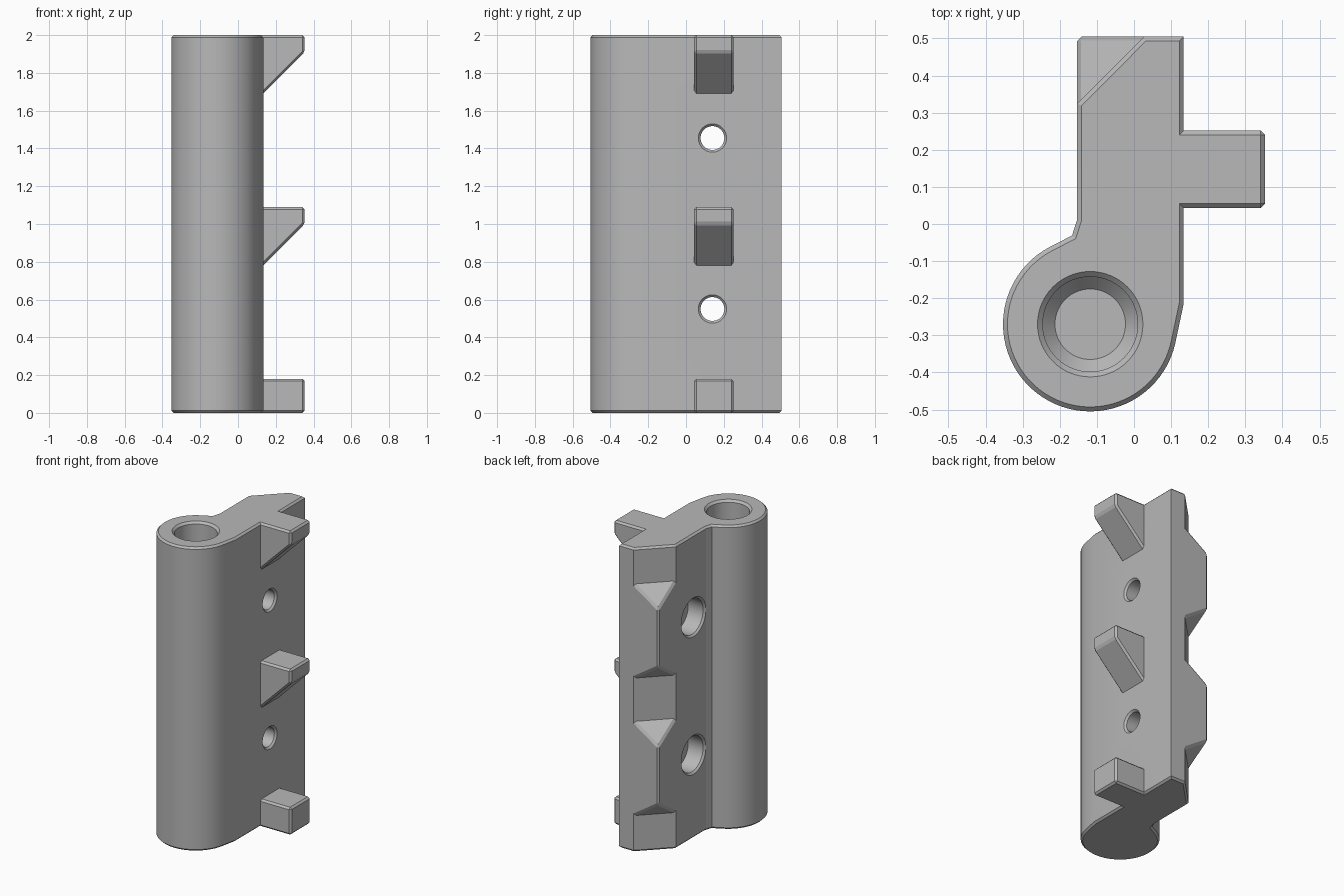
import bpy, bmesh
from math import cos, sin, radians, tau
from mathutils import Matrix, Vector

cube = bpy.data.objects.get("Cube")
if cube:
    bpy.data.objects.remove(cube)

grey = bpy.data.materials.new("plain_grey")
grey.use_nodes = True
grey.diffuse_color = (0.48, 0.48, 0.48, 1)
grey.node_tree.nodes["Principled BSDF"].inputs["Base Color"].default_value = grey.diffuse_color

CHAMFER = 0.012
HEIGHT = 2.0
LEFT, RIGHT, BACK = -0.153, 0.134, 0.505
PIVOT = Vector((-0.118, -0.27))
RADIUS = 0.235
HOLE_Y = 0.14
HOLE_HEIGHTS = (0.55, 1.455)


def finish(bm, name):
    """Turn a bmesh into a named grey object."""
    bmesh.ops.recalc_face_normals(bm, faces=bm.faces)
    mesh = bpy.data.meshes.new(name)
    bm.to_mesh(mesh)
    bm.free()
    mesh.materials.append(grey)
    obj = bpy.data.objects.new(name, mesh)
    bpy.context.collection.objects.link(obj)
    return obj


def chamfer(bm, rule):
    edges = [e for e in bm.edges if rule(e)]
    bmesh.ops.bevel(bm, geom=edges, offset=CHAMFER, segments=1, affect='EDGES')


def prism(points, direction):
    bm = bmesh.new()
    face = bm.faces.new([bm.verts.new(p) for p in points])
    ext = bmesh.ops.extrude_face_region(bm, geom=[face])
    moved = [v for v in ext["geom"] if isinstance(v, bmesh.types.BMVert)]
    bmesh.ops.translate(bm, verts=moved, vec=direction)
    bmesh.ops.recalc_face_normals(bm, faces=bm.faces)
    return bm


def lathe(name, profile, matrix, steps=64):
    """Closed turned solid from (radius, height) pairs."""
    bm = bmesh.new()
    rings = [[bm.verts.new((r * cos(tau * i / steps), r * sin(tau * i / steps), h))
              for i in range(steps)] for r, h in profile]
    for a, b in zip(rings, rings[1:]):
        for i in range(steps):
            j = (i + 1) % steps
            bm.faces.new((a[i], a[j], b[j], b[i]))
    bm.faces.new(rings[0])
    bm.faces.new(rings[-1])
    bm.transform(matrix)
    return finish(bm, name)


def smooth(obj):
    bpy.ops.object.select_all(action='DESELECT')
    obj.select_set(True)
    bpy.context.view_layer.objects.active = obj
    bpy.ops.object.shade_smooth_by_angle(angle=radians(15))


# Body: round barrel flowing into a straight arm with one cut corner
cut_side, cut_back = (LEFT, 0.324), (0.027, BACK)
outline = [(RIGHT, BACK), cut_back, cut_side, (LEFT, 0.012), (-0.167, -0.031)]
arc_steps = 48
for i in range(arc_steps + 1):
    a = radians(118 + (346.7 - 118) * i / arc_steps)
    outline.append(PIVOT + RADIUS * Vector((cos(a), sin(a))))
outline.append((RIGHT, -0.214))
bm = prism([(p[0], p[1], 0) for p in outline], (0, 0, HEIGHT))
chamfer(bm, lambda e: abs(e.verts[0].co.z - e.verts[1].co.z) < 0.001)
body = finish(bm, "hinge_body")

# Cutters: blind pin bore and two counterbored cross holes
bore = [(0.095, 0.1), (0.128, 0.135), (0.128, 1.986), (0.152, 2.01)]
cutters = [lathe("bore_cutter", bore, Matrix.Translation((*PIVOT, 0)))]
screw = [(0.14, LEFT - 0.012), (0.116, LEFT + 0.012), (0.116, -0.033),
         (0.063, -0.033), (0.063, RIGHT - 0.012), (0.087, RIGHT + 0.012)]
for z in HOLE_HEIGHTS:
    place = Matrix.Translation((0, HOLE_Y, z)) @ Matrix.Rotation(radians(90), 4, 'Y')
    cutters.append(lathe("screw_cutter", screw, place))

bpy.context.view_layer.objects.active = body
for cutter in cutters:
    cutter.hide_render = True
    mod = body.modifiers.new("cut", 'BOOLEAN')
    mod.operation = 'DIFFERENCE'
    mod.solver = 'EXACT'
    mod.object = cutter
    bpy.ops.object.modifier_apply(modifier=mod.name)
for cutter in cutters:
    bpy.data.objects.remove(cutter)
smooth(body)

# Side tabs: two with sloped undersides, a plain block at the foot
root, tip = RIGHT - CHAMFER, 0.353
for name, top, sloped in (("upper_tab", HEIGHT, True), ("middle_tab", 1.09, True),
                          ("lower_tab", 0.18, False)):
    if sloped:
        low_tip, low_root = top - 0.09, top - 0.09 - (tip - root)
    else:
        low_tip = low_root = 0
    side = [(root, top), (tip, top), (tip, low_tip), (root, low_root)]
    bm = prism([(x, 0.043, z) for x, z in side], (0, 0.209, 0))
    chamfer(bm, lambda e: max(v.co.x for v in e.verts) > root + 0.01)
    finish(bm, name)

# Corner gussets: square out the cut corner beside each cross hole
for name, z in zip(("lower_gusset", "upper_gusset"), HOLE_HEIGHTS):
    bm = bmesh.new()
    for s in (-1, 1):
        for (x, y), half in ((cut_side, 0.31), (cut_back, 0.31), ((LEFT, BACK), 0.19)):
            bm.verts.new((x, y, z + s * half))
    bmesh.ops.convex_hull(bm, input=bm.verts)
    bmesh.ops.dissolve_limit(bm, angle_limit=0.01, verts=bm.verts, edges=bm.edges)
    chamfer(bm, lambda e: any(v.co.x < LEFT + 0.01 and v.co.y > BACK - 0.01 for v in e.verts))
    finish(bm, name)
